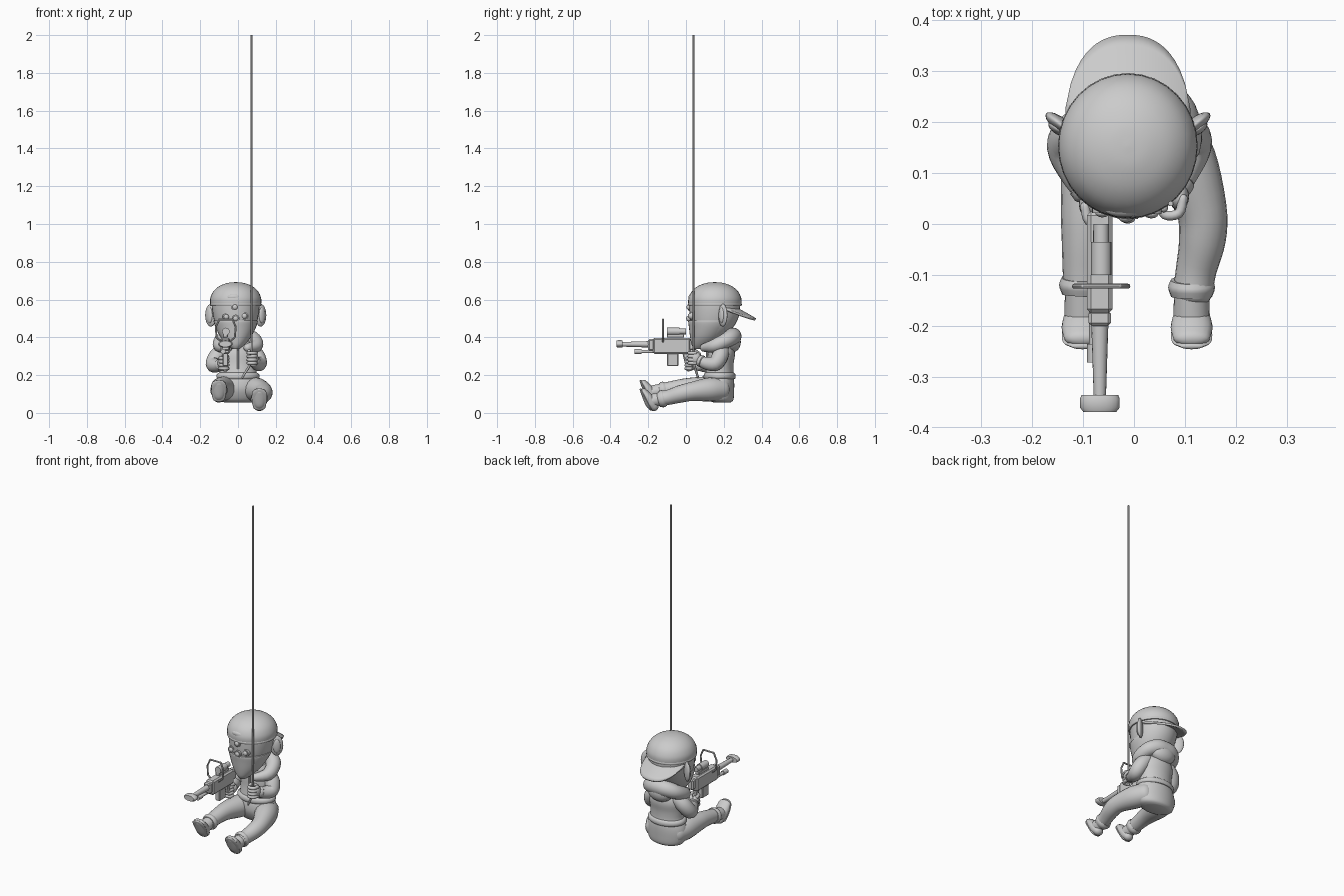
import bpy, bmesh, math
from mathutils import Vector, Matrix, Euler


def finish(bm, name, angle=40):
    bmesh.ops.recalc_face_normals(bm, faces=bm.faces)
    me = bpy.data.meshes.new(name)
    bm.to_mesh(me)
    bm.free()
    ob = bpy.data.objects.new(name, me)
    bpy.context.collection.objects.link(ob)
    bpy.ops.object.select_all(action='DESELECT')
    ob.select_set(True)
    bpy.context.view_layer.objects.active = ob
    bpy.ops.object.shade_smooth_by_angle(angle=math.radians(angle))
    return ob


def spline(pts, sub):
    # Catmull-Rom through points that also carry radii
    out = []
    for i in range(len(pts) - 1):
        a, b, c, d = (pts[max(0, min(len(pts) - 1, i + k))] for k in (-1, 0, 1, 2))
        for s in range(sub):
            t = s / sub
            out.append([0.5 * (2*q + (r-p)*t + (2*p-5*q+4*r-w)*t*t + (3*q-p-3*r+w)*t**3)
                        for p, q, r, w in zip(a, b, c, d)])
    return out + [list(pts[-1])]


def tube(name, pts, ref=(0, 0, 1), n=20, sub=4, dome=0.0, axis=None):
    # points are (x, y, z, side radius[, other radius]); dome rounds the ends
    rows = spline([tuple(p) if len(p) == 5 else (*p, p[3]) for p in pts], sub)
    bm = bmesh.new()
    rings = []
    for i, r in enumerate(rows):
        t = Vector(axis) if axis else Vector(rows[min(i+1, len(rows)-1)][:3]) - Vector(rows[max(i-1, 0)][:3])
        t.normalize()
        side = t.cross(Vector(ref)).normalized()
        up = side.cross(t)
        steps = [(0, 1)]
        caps = [(math.sin(a) * dome * min(r[3:]), math.cos(a)) for a in (0.5, 1.0, 1.4)]
        if dome and i == 0:
            steps = [(-o, s) for o, s in reversed(caps)] + steps
        if dome and i == len(rows) - 1:
            steps = steps + caps
        for off, sc in steps:
            c = Vector(r[:3]) + t * off
            rings.append([bm.verts.new(c + sc * (side * r[3] * math.cos(2*math.pi*k/n) + up * r[4] * math.sin(2*math.pi*k/n)))
                          for k in range(n)])
    for a, b in zip(rings, rings[1:]):
        for k in range(n):
            bm.faces.new((a[k], a[(k+1) % n], b[(k+1) % n], b[k]))
    bm.faces.new(rings[0])
    bm.faces.new(rings[-1])
    return finish(bm, name)


def stack(name, rings, cx=0.0, **kw):
    # horizontal sections (z, centre y, x radius, y radius)
    return tube(name, [(cx, y, z, rx, ry) for z, y, rx, ry in rings], ref=(0, 1, 0), axis=(0, 0, 1), n=32, **kw)


def ball(name, c, r, rot=(0, 0, 0)):
    bm = bmesh.new()
    m = Matrix.LocRotScale(Vector(c), Euler(rot), Vector(r))
    bmesh.ops.create_uvsphere(bm, u_segments=20, v_segments=12, radius=1, matrix=m)
    return finish(bm, name, 80)


def box(name, c, s, bevel=0.004, rot=(0, 0, 0)):
    bm = bmesh.new()
    bmesh.ops.create_cube(bm, size=1, matrix=Matrix.LocRotScale(Vector(c), Euler(rot), Vector(s)))
    bmesh.ops.bevel(bm, geom=bm.edges[:], offset=bevel, segments=1, affect='EDGES')
    return finish(bm, name, 30)


def rod(name, x, z, y0, y1, r, r2=None, n=16):
    return tube(name, [(x, y0, z, r), (x, y1, z, r2 or r)], n=n, sub=1)


HX = -0.012
# Head, face mask and cap
stack("head", [(.345, .09, .03, .045), (.38, .105, .062, .072), (.44, .135, .098, .105),
               (.50, .148, .117, .128), (.56, .152, .126, .134), (.60, .152, .125, .132)], HX)
stack("face_mask", [(.338, .078, .02, .035), (.36, .088, .046, .058), (.40, .108, .08, .086), (.45, .128, .106, .112),
                    (.485, .136, .117, .124), (.49, .136, .11, .117)], HX)
stack("cap_dome", [(.572, .153, .131, .137), (.58, .153, .135, .141), (.61, .153, .134, .139), (.645, .153, .117, .121),
                   (.672, .153, .085, .088), (.688, .153, .042, .044), (.692, .153, .003, .003)], HX)
stack("cap_band", [(.566, .153, .133, .139), (.574, .153, .137, .143), (.582, .153, .134, .14)], HX, sub=2)
ball("cap_strap_opening", (-.02, .033, .612), (.042, .02, .018), (-.35, 0, 0))

# Cap brim, pointing backwards
bm = bmesh.new()
NU, NV = 24, 8
grid = []
for i in range(NU + 1):
    s = -1 + 2 * i / NU
    col = []
    for j in range(NV + 1):
        d = j / NV * math.sqrt(max(0.02, 1 - abs(s)**2.4))
        col.append(bm.verts.new((HX + .12 * s, .2 + .168 * d, .58 - .085 * d**1.2 - .03 * s * s)))
    grid.append(col)
for i in range(NU):
    for j in range(NV):
        bm.faces.new((grid[i][j], grid[i+1][j], grid[i+1][j+1], grid[i][j+1]))
brim = finish(bm, "cap_brim")
mod = brim.modifiers.new("thickness", 'SOLIDIFY')
mod.thickness = .012
mod.offset = 0

# Ears
for s, side in ((-1, "left"), (1, "right")):
    ball(side + "_ear", (HX + s * .132, .195, .517), (.036, .014, .06), (0, 0, s * .65))
    ball(side + "_ear_inner", (HX + s * .139, .187, .517), (.02, .01, .042), (0, 0, s * .65))

# Goggle lenses
for i, (x, z, y) in enumerate(((-.016, .56, .022), (.034, .513, .03), (-.062, .508, .032), (-.012, .50, .02))):
    rod("lens_rim_%d" % i, x, z, y + .02, y - .01, .02, n=20)
    ball("lens_%d" % i, (x, y - .01, z), (.014, .009, .014))

# Torso, hem, pelvis and hood
stack("jacket", [(.19, .178, .108, .08), (.215, .178, .098, .074), (.26, .182, .098, .07), (.31, .187, .1, .072),
                 (.35, .187, .083, .064), (.39, .175, .05, .05)])
stack("jacket_hem", [(.18, .178, .105, .08), (.188, .178, .114, .085), (.205, .178, .112, .083), (.213, .178, .1, .075)], sub=2)
stack("pelvis", [(.055, .19, .07, .045), (.07, .185, .105, .066), (.12, .175, .122, .08), (.165, .175, .117, .08), (.2, .178, .1, .072)])
tube("hood", [(-.05, .095, .345, .022), (-.095, .15, .355, .035), (-.085, .215, .385, .04), (-.045, .243, .402, .045),
              (.0, .248, .405, .046), (.045, .243, .402, .045), (.085, .215, .385, .04), (.095, .15, .355, .035),
              (.05, .095, .345, .022)], dome=.9)
ball("hood_pouch", (0, .24, .38), (.08, .05, .06), (.2, 0, 0))
box("jacket_zip", (0, .112, .28), (.01, .012, .13), .003)

# Legs, cuffs and shoes
for side, dz, pts, ax in (
        ("right", 0, [(.065, .19, .125, .06), (.1, .12, .123, .063), (.132, .03, .113, .05), (.134, -.03, .1, .046),
                      (.122, -.09, .083, .04), (.115, -.135, .075, .039)], .113),
        ("left", .045, [(-.06, .19, .125, .06), (-.078, .12, .13, .063), (-.092, .03, .135, .052), (-.097, -.03, .133, .045),
                        (-.1, -.09, .125, .04), (-.1, -.13, .12, .038)], -.101)):
    tube(side + "_leg", pts, dome=.6)
    e = pts[-1]
    tube(side + "_cuff", [(ax, e[1] + .025, e[2] + .003, .041), (ax, e[1] + .01, e[2], .046), (ax, e[1] - .008, e[2] - .002, .04)], sub=3)
    tube(side + "_ankle", [(ax, -.12, .078 + dz, .034), (ax, -.19, .062 + dz, .036)], dome=.4)
    tube(side + "_shoe", [(ax, -.168, .032 + dz, .028, .024), (ax, -.182, .05 + dz, .036, .032), (ax, -.203, .083 + dz, .041, .027),
                          (ax, -.224, .113 + dz, .036, .018)], dome=.9)
    tube(side + "_sole", [(ax, -.186, .018 + dz, .02, .006), (ax, -.191, .028 + dz, .032, .008), (ax, -.212, .07 + dz, .04, .008),
                          (ax, -.232, .107 + dz, .038, .007), (ax, -.24, .124 + dz, .023, .006)], dome=.8)

# Arms and gripping hands
for side, pts, hand, s in (
        ("right", [(.07, .19, .335, .04), (.1, .18, .3, .043), (.113, .155, .262, .04), (.098, .11, .262, .034), (.082, .072, .277, .027)],
         (.072, .045, .29), 1),
        ("left", [(-.075, .19, .335, .04), (-.112, .18, .3, .043), (-.13, .15, .258, .041), (-.11, .1, .25, .035), (-.088, .06, .255, .027)],
         (-.072, .03, .262), -1)):
    tube(side + "_arm", pts, ref=(1, 0, 0), dome=.7)
    w, v = pts[-1], pts[-2]
    tube(side + "_sleeve_cuff", [(*[v[k] * .35 + w[k] * .65 for k in range(3)], .033), (*w[:3], .031)], ref=(0, 0, 1), sub=2, dome=.3)
    hx, hy, hz = hand
    ball(side + "_palm", (hx + s * .016, hy + .008, hz), (.02, .026, .034))
    for f in range(4):
        z = hz + .027 - f * .018
        tube("%s_finger_%d" % (side, f), [(hx + s * .024, hy + .005, z, .0095), (hx + s * .016, hy - .024, z, .0095),
                                         (hx - s * .012, hy - .027, z, .009), (hx - s * .02, hy - .004, z, .008)],
             n=10, dome=.9)
    tube(side + "_thumb", [(hx + s * .004, hy + .025, hz + .02, .011), (hx - s * .015, hy + .01, hz + .033, .01),
                           (hx - s * .014, hy - .014, hz + .038, .009)], n=10, dome=.9)

# Hanging rope with a loose end
tube("rope", [(.072, .04, 2.0, .005), (.072, .04, 1.2, .005), (.072, .04, .4, .005)], ref=(0, 1, 0), n=10, sub=1)
tube("rope_end", [(.072, .04, .41, .005), (.072, .04, .3, .005), (.06, .045, .25, .006), (.03, .06, .2, .006), (.022, .065, .185, .005)],
     ref=(0, 1, 0), n=10)

# Rifle
GX = -.067
box("rifle_body", (GX, -.075, .355), (.05, .2, .085), .008)
box("rifle_stock", (GX + .003, .025, .36), (.036, .06, .06), .007)
box("rifle_handguard", (GX, -.185, .36), (.044, .03, .06), .006)
rod("rifle_barrel", GX, .363, -.19, -.34, .017, .012)
tube("rifle_muzzle", [(GX, -.335, .365, .036, .017), (GX, -.343, .365, .039, .02), (GX, -.36, .365, .039, .02), (GX, -.369, .365, .032, .016)], sub=1)
rod("lower_barrel", GX - .012, .325, -.16, -.25, .009)
rod("lower_muzzle", GX - .012, .325, -.235, -.272, .013)
box("rifle_magazine", (GX, -.07, .285), (.03, .06, .075), .004)
box("rifle_grip", (GX, .01, .27), (.026, .035, .1), .006, (.25, 0, 0))
box("scope_mount", (GX, -.055, .408), (.026, .09, .02), .003)
rod("scope_tube", GX + .003, .431, -.035, -.1, .02)
rod("scope_rear", GX + .003, .431, .0, -.04, .015)

# Wire sight frame
Y = -.122
corners = [(GX - .02, .375), (GX - .047, .40), (GX - .05, .455), (GX - .032, .495), (GX + .038, .495), (GX + .055, .455),
           (GX + .05, .40), (GX + .02, .375)]
for i, (a, b) in enumerate(zip(corners, corners[1:])):
    tube("sight_frame_%d" % i, [(a[0], Y, a[1], .005), (b[0], Y, b[1], .005)], ref=(0, 1, 0), n=8, sub=1, dome=.8)
